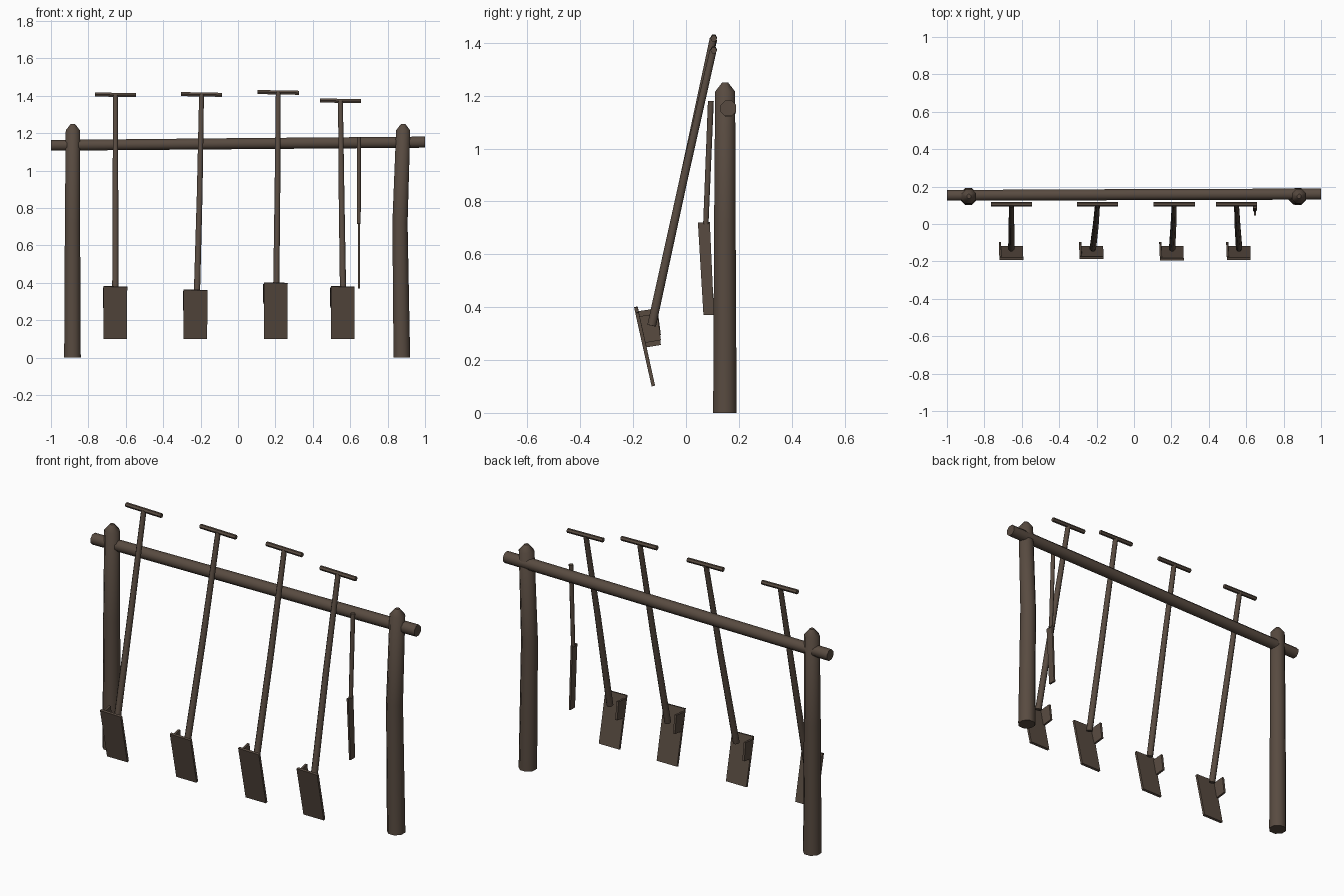
import bpy, bmesh, math
from mathutils import Vector

if "Cube" in bpy.data.objects:
    bpy.data.objects.remove(bpy.data.objects["Cube"])

wood = bpy.data.materials.new("dark_brown")
wood.diffuse_color = (0.098, 0.070, 0.052, 1)
wood.use_nodes = True
wood.node_tree.nodes["Principled BSDF"].inputs["Base Color"].default_value = wood.diffuse_color


def finish(bm, name, smooth=True):
    bmesh.ops.recalc_face_normals(bm, faces=bm.faces)
    me = bpy.data.meshes.new(name)
    bm.to_mesh(me)
    bm.free()
    me.materials.append(wood)
    ob = bpy.data.objects.new(name, me)
    bpy.context.collection.objects.link(ob)
    if smooth:
        bpy.context.view_layer.objects.active = ob
        ob.select_set(True)
        bpy.ops.object.shade_smooth_by_angle(angle=math.radians(50))
        ob.select_set(False)
    return ob


def pole(name, path, sides=8):
    """Round pole through (point, radius) stations, capped at both ends."""
    pts = [Vector(p) for p, r in path]
    axis = (pts[-1] - pts[0]).normalized()
    u = axis.cross(Vector((0, 1, 0))).normalized()
    v = axis.cross(u)
    bm = bmesh.new()
    rings = []
    for p, (_, r) in zip(pts, path):
        angles = [2 * math.pi * (i + 0.5) / sides for i in range(sides)]
        rings.append([bm.verts.new(p + r * (math.cos(a) * u + math.sin(a) * v))
                      for a in angles])
    for a, b in zip(rings, rings[1:]):
        for i in range(sides):
            j = (i + 1) % sides
            bm.faces.new((a[i], a[j], b[j], b[i]))
    bm.faces.new(rings[0])
    bm.faces.new(rings[-1])
    return finish(bm, name)


def plate(name, corners, offset):
    """Flat sheet from four corners, thickened along an offset."""
    bm = bmesh.new()
    face = bm.faces.new([bm.verts.new(c) for c in corners])
    ext = bmesh.ops.extrude_face_region(bm, geom=[face], use_keep_orig=True)
    new = [g for g in ext["geom"] if isinstance(g, bmesh.types.BMVert)]
    bmesh.ops.translate(bm, verts=new, vec=offset)
    return finish(bm, name, smooth=False)


# Upright posts with chamfered tips, the right one slightly bowed
for name, x, bow in (("left_post", -0.885, 0.0), ("right_post", 0.876, -0.010)):
    pole(name, [((x, 0.147, 0), 0.048),
                ((x + bow, 0.147, 0.72), 0.044),
                ((x + 0.002 - bow / 2, 0.148, 1.215), 0.041),
                ((x + 0.002 - bow / 2, 0.148, 1.25), 0.012)])

# Cross beam
pole("cross_beam", [((-1, 0.153, 1.135), 0.031), ((0, 0.157, 1.144), 0.032),
                    ((1, 0.160, 1.152), 0.032)])

# Leaning shovels: shaft top x, shaft bottom x, grip height, blade centre x, blade top
shovels = [(-0.655, -0.656, 1.405, -0.656, 0.38),
           (-0.195, -0.220, 1.407, -0.227, 0.362),
           (0.215, 0.204, 1.418, 0.202, 0.40),
           (0.548, 0.562, 1.373, 0.560, 0.38)]
for n, (xt, xb, zt, xc, zb) in enumerate(shovels, 1):
    mid = (xt * 0.6 + xb * 0.4, -0.012, 0.87)
    pole(f"shovel_shaft_{n}", [((xb, -0.130, 0.33), 0.018), (mid, 0.0165),
                               ((xt, 0.103, zt), 0.014)])
    pole(f"shovel_grip_{n}", [((xt - 0.11, 0.105, zt + 0.002), 0.0125),
                              ((xt + 0.11, 0.105, zt - 0.002), 0.0125)], 6)
    yb = -0.130 - 0.22 * (zb - 0.10)
    w = 0.064
    plate(f"shovel_blade_{n}",
          [(xc - w, yb, zb), (xc + w, yb, zb - 0.003),
           (xc + w - 0.002, -0.130, 0.10), (xc - w, -0.130, 0.10)],
          (0, 0.013, 0.003))
    # Foot rest standing out behind the blade's left edge
    xl = xc - w
    plate(f"shovel_foot_rest_{n}",
          [(xl, -0.180, zb - 0.015), (xl - 0.003, -0.108, zb - 0.005),
           (xl - 0.003, -0.095, zb - 0.105), (xl, -0.155, zb - 0.115)],
          (0.012, 0, 0))

# Thin long-handled cutter hanging by the right post
pole("cutter_handle", [((0.646, 0.075, 0.715), 0.011), ((0.646, 0.094, 1.18), 0.012)])
plate("cutter_blade", [(0.641, 0.045, 0.72), (0.641, 0.090, 0.722),
                       (0.641, 0.106, 0.37), (0.641, 0.066, 0.37)], (0.010, 0, 0))
